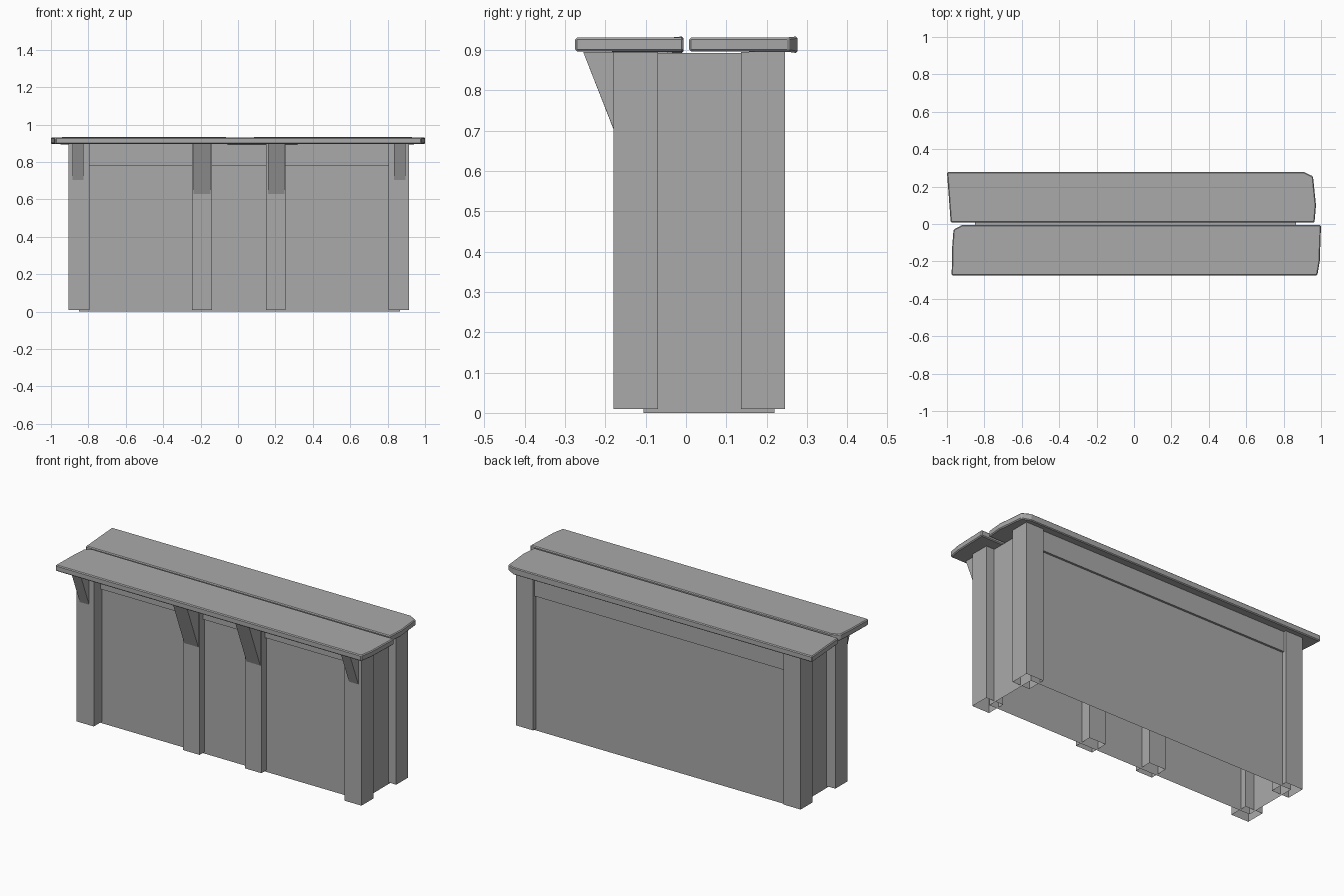
import bpy
import bmesh

cube = bpy.data.objects.get("Cube")
if cube:
    bpy.data.objects.remove(cube, do_unlink=True)

GREY = (0.4, 0.4, 0.4, 1)
grey = bpy.data.materials.new("plain grey")
grey.use_nodes = True
grey.diffuse_color = GREY
grey.node_tree.nodes["Principled BSDF"].inputs["Base Color"].default_value = GREY

TOP = 0.895


def finish(name, bm):
    bmesh.ops.recalc_face_normals(bm, faces=bm.faces)
    mesh = bpy.data.meshes.new(name)
    bm.to_mesh(mesh)
    bm.free()
    mesh.materials.append(grey)
    obj = bpy.data.objects.new(name, mesh)
    bpy.context.collection.objects.link(obj)
    return obj


def prism(name, loop, offset, open_start=False):
    """Extrude a closed loop of points; optionally leave the first cap open."""
    bm = bmesh.new()
    base = bm.faces.new([bm.verts.new(p) for p in loop])
    ext = bmesh.ops.extrude_face_region(bm, geom=[base], use_keep_orig=True)
    moved = [v for v in ext["geom"] if isinstance(v, bmesh.types.BMVert)]
    bmesh.ops.translate(bm, verts=moved, vec=offset)
    bmesh.ops.recalc_face_normals(bm, faces=bm.faces)
    if open_start:
        bmesh.ops.delete(bm, geom=[base], context="FACES_ONLY")
    return finish(name, bm)


def box(name, x, y, z, open_bottom=False):
    loop = [(x[0], y[0], z[0]), (x[1], y[0], z[0]),
            (x[1], y[1], z[0]), (x[0], y[1], z[0])]
    return prism(name, loop, (0, 0, z[1] - z[0]), open_bottom)


def bracket(name, x, wall_y, low):
    """Wedge with its upright side on the post and its point at the bottom."""
    loop = [(x[0], wall_y, low), (x[0], wall_y, TOP), (x[0], -0.255, TOP)]
    prism(name, loop, (x[1] - x[0], 0, 0))


# Hollow body, open underneath
box("counter_body", (-0.85, 0.865), (-0.105, 0.22), (0, 0.893), True)

# Raised bands under the counter top
box("front_band", (-0.82, 0.83), (-0.118, -0.1), (0.78, TOP))
box("back_band", (-0.82, 0.83), (0.21, 0.232), (0.78, TOP))

# Corner posts and their brackets
for side, x, bx in (("right", (-0.905, -0.795), (-0.885, -0.825)),
                    ("left", (0.805, 0.915), (0.835, 0.895))):
    box("front_post_" + side, x, (-0.18, -0.07), (0.01, TOP), True)
    box("back_post_" + side, x, (0.137, 0.246), (0.01, TOP), True)
    bracket("corner_bracket_" + side, bx, -0.18, 0.705)

# Middle posts and their deeper brackets
for side, x, bx in (("right", (-0.245, -0.14), (-0.238, -0.148)),
                    ("left", (0.15, 0.255), (0.16, 0.248))):
    box("middle_post_" + side, x, (-0.151, -0.045), (0.01, TOP), True)
    bracket("middle_bracket_" + side, bx, -0.151, 0.63)

# Two worn planks with uneven ends
front_outline = [(-0.975, -0.275), (0.98, -0.275), (0.993, -0.2), (1.0, -0.006),
                 (-0.92, -0.006), (-0.965, -0.03), (-0.972, -0.12)]
back_outline = [(-0.98, 0.008), (0.965, 0.008), (0.973, 0.1), (0.957, 0.255),
                (0.91, 0.277), (-1.0, 0.277)]
for name, outline in (("front_plank", front_outline), ("back_plank", back_outline)):
    plank = prism(name, [(x, y, 0.892) for x, y in outline], (0, 0, 0.042))
    # Thin the tips of the plank and chip the edges
    for v in plank.data.vertices:
        if abs(v.co.x) > 0.94:
            v.co.z += 0.004 if v.co.z < 0.91 else -0.003
    bevel = plank.modifiers.new("chipped_edges", "BEVEL")
    bevel.width = 0.005
    bevel.segments = 1
    bevel.limit_method = "ANGLE"
    bevel.angle_limit = 0.8
